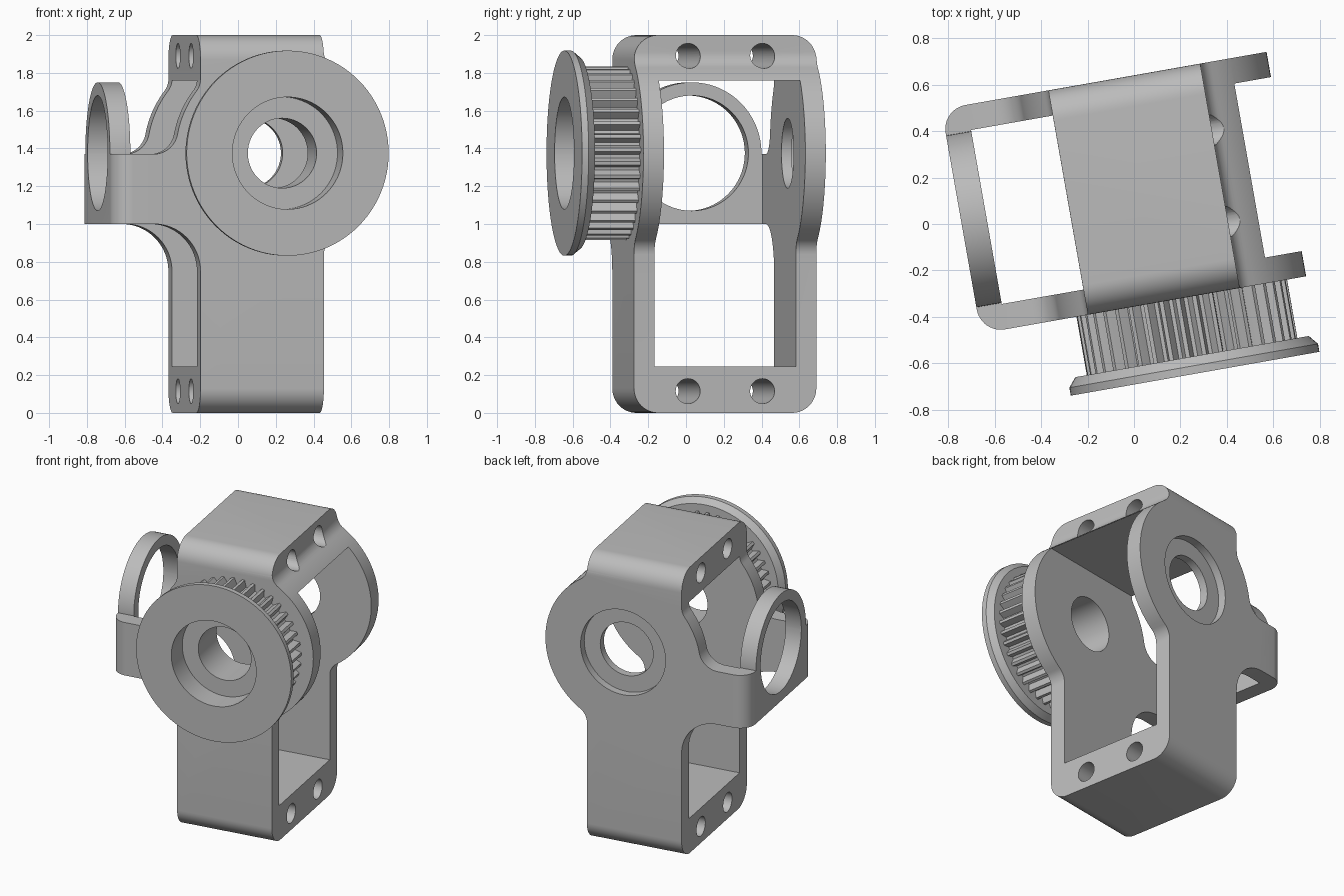
import bpy, bmesh
from math import sin, cos, pi, radians, degrees, atan2, hypot, sqrt

cube = bpy.data.objects.get("Cube")
if cube:
    bpy.data.objects.remove(cube, do_unlink=True)

grey = bpy.data.materials.new("plain grey")
grey.use_nodes = True
grey.diffuse_color = (0.5, 0.5, 0.5, 1)
grey.node_tree.nodes["Principled BSDF"].inputs["Base Color"].default_value = (0.5, 0.5, 0.5, 1)

PLACE = {"x": lambda t, a, b: (t, a, b),
         "y": lambda t, a, b: (a, t, b),
         "z": lambda t, a, b: (a, b, t)}


def loft(name, axis, rings):
    """Solid through matching outlines: rings = [(position on axis, points)]."""
    bm = bmesh.new()
    loops = [[bm.verts.new(PLACE[axis](t, *p)) for p in pts] for t, pts in rings]
    for lower, upper in zip(loops, loops[1:]):
        n = len(lower)
        for i in range(n):
            j = (i + 1) % n
            bm.faces.new((lower[i], lower[j], upper[j], upper[i]))
    bm.faces.new(loops[0][::-1])
    bm.faces.new(loops[-1])
    bmesh.ops.remove_doubles(bm, verts=bm.verts[:], dist=1e-4)
    bmesh.ops.recalc_face_normals(bm, faces=bm.faces[:])
    mesh = bpy.data.meshes.new(name)
    bm.to_mesh(mesh)
    bm.free()
    mesh.materials.append(grey)
    ob = bpy.data.objects.new(name, mesh)
    bpy.context.collection.objects.link(ob)
    return ob


def prism(name, axis, pts, lo, hi):
    return loft(name, axis, [(lo, pts), (hi, pts)])


def arc(centre, r, start, end, n=16):
    angles = [radians(start + (end - start) * i / n) for i in range(n + 1)]
    return [(centre[0] + r * cos(a), centre[1] + r * sin(a)) for a in angles]


def circle(centre, r, n=72):
    return arc(centre, r, 0, 360, n)[:-1]


def rect(a0, a1, b0, b1):
    return [(a0, b0), (a1, b0), (a1, b1), (a0, b1)]


def combine(ob, operation, tool):
    """Boolean with a helper solid, which is then thrown away."""
    tool.hide_render = True
    mod = ob.modifiers.new("cut", "BOOLEAN")
    mod.operation, mod.solver, mod.object = operation, "EXACT", tool
    bpy.context.view_layer.objects.active = ob
    bpy.ops.object.modifier_apply(modifier=mod.name)
    bpy.data.objects.remove(tool, do_unlink=True)


def finish(ob):
    bpy.ops.object.select_all(action="DESELECT")
    ob.select_set(True)
    bpy.context.view_layer.objects.active = ob
    bpy.ops.object.shade_smooth_by_angle(angle=radians(25))
    ob.rotation_euler.z = radians(10)


# Main sizes
HUB, HUB_R = (0.147, 1.375), 0.543
LEFT, RIGHT, LUG = -0.263, 0.40, -0.73
FRONT, BACK, WALL = -0.35, 0.63, 0.11
MID = (FRONT + BACK) / 2
BORE, RECESS = 0.185, 0.297


def angle(p, q):
    return degrees(atan2(q[1] - p[1], q[0] - p[0]))


def edge_fillet(x, r, side):
    """Centre of a fillet between the hub disc and a vertical edge."""
    return (x, HUB[1] + side * sqrt((HUB_R + r) ** 2 - (x - HUB[0]) ** 2))


# Side outline of the bracket: upright, hub disc and side lug
f = 0.1
low, high = edge_fillet(RIGHT + f, f, -1), edge_fillet(RIGHT + f, f, 1)
top = edge_fillet(LEFT - f, f, 1)
g = 0.13
lug_top = (HUB[0] - sqrt((HUB_R + g) ** 2 - (g - 0.005) ** 2), 1.37 + g)
outline = [(LEFT, 0), (RIGHT, 0)]
outline += arc(low, f, 180, angle(low, HUB), 8)
outline += arc(HUB, HUB_R, angle(HUB, low), angle(HUB, high), 40)
outline += arc(high, f, angle(high, HUB), -180, 8)
outline += [(RIGHT, 2), (LEFT, 2)]
outline += arc(top, f, 0, angle(top, HUB), 8)
outline += arc(HUB, HUB_R, angle(HUB, top), angle(HUB, lug_top), 12)
outline += arc(lug_top, g, angle(lug_top, HUB), -90)
outline += [(LUG, 1.37), (LUG, 1)]
outline += arc((LEFT - 0.25, 0.75), 0.25, 90, 0)
bracket = prism("bracket", "y", outline, FRONT, BACK)

# Rounded long edges of the frame
r = 0.13
rounded = []
for y, z, start in ((BACK - r, 2 - r, 0), (FRONT + r, 2 - r, 90),
                    (FRONT + r, r, 180), (BACK - r, r, 270)):
    rounded += arc((y, z), r, start, start + 90, 12)
combine(bracket, "INTERSECT", prism("frame_limit", "x", rounded, -1, 1))

# Rounded corners of the side lug
r = 0.105
plan = [(1, FRONT), (1, BACK)]
plan += arc((LUG + r, BACK - r), r, 90, 180, 12)
plan += arc((LUG + r, FRONT + r), r, 180, 270, 12)
combine(bracket, "INTERSECT", prism("plan_limit", "z", plan, -0.1, 2.1))

# Opening between the walls
opening = rect(FRONT + WALL, BACK - WALL, 0.245, 1.76)
combine(bracket, "DIFFERENCE", prism("opening", "x", opening, LUG + WALL, 1.2))

# Ring on the side lug
ring = (MID, HUB[1])
combine(bracket, "UNION", prism("ring", "x", circle(ring, 0.375), LUG, LUG + WALL))
combine(bracket, "DIFFERENCE", prism("ring_hole", "x", circle(ring, 0.305), -1, -0.5))

# Shaft bore, rear bearing recess and bolt holes
combine(bracket, "DIFFERENCE", prism("bore", "y", circle(HUB, BORE), -1, 1))
combine(bracket, "DIFFERENCE", prism("recess", "y", circle(HUB, RECESS), BACK - 0.055, 1))
for y in (MID - 0.2, MID + 0.2):
    for z in (0.115, 1.89):
        combine(bracket, "DIFFERENCE", prism("bolt", "x", circle((y, z), 0.066, 32), -1, 1))
finish(bracket)

# Toothed pulley with a tapered flange
pulley = loft("pulley", "y", [(-0.68, circle(HUB, HUB_R, 96)),
                              (-0.645, circle(HUB, HUB_R, 96)),
                              (-0.605, circle(HUB, 0.51, 96))])
TEETH, STEPS = 40, 8
teeth = []
for i in range(TEETH * STEPS):
    a = 2 * pi * i / (TEETH * STEPS)
    radius = 0.438 + 0.022 * max(-1, min(1, 1.5 * sin(a * TEETH)))
    teeth.append((HUB[0] + radius * cos(a), HUB[1] + radius * sin(a)))
combine(pulley, "UNION", prism("teeth", "y", teeth, -0.62, FRONT))
combine(pulley, "DIFFERENCE", prism("bore", "y", circle(HUB, BORE), -1, 0))
combine(pulley, "DIFFERENCE", prism("recess", "y", circle(HUB, RECESS), -1, -0.515))
finish(pulley)
